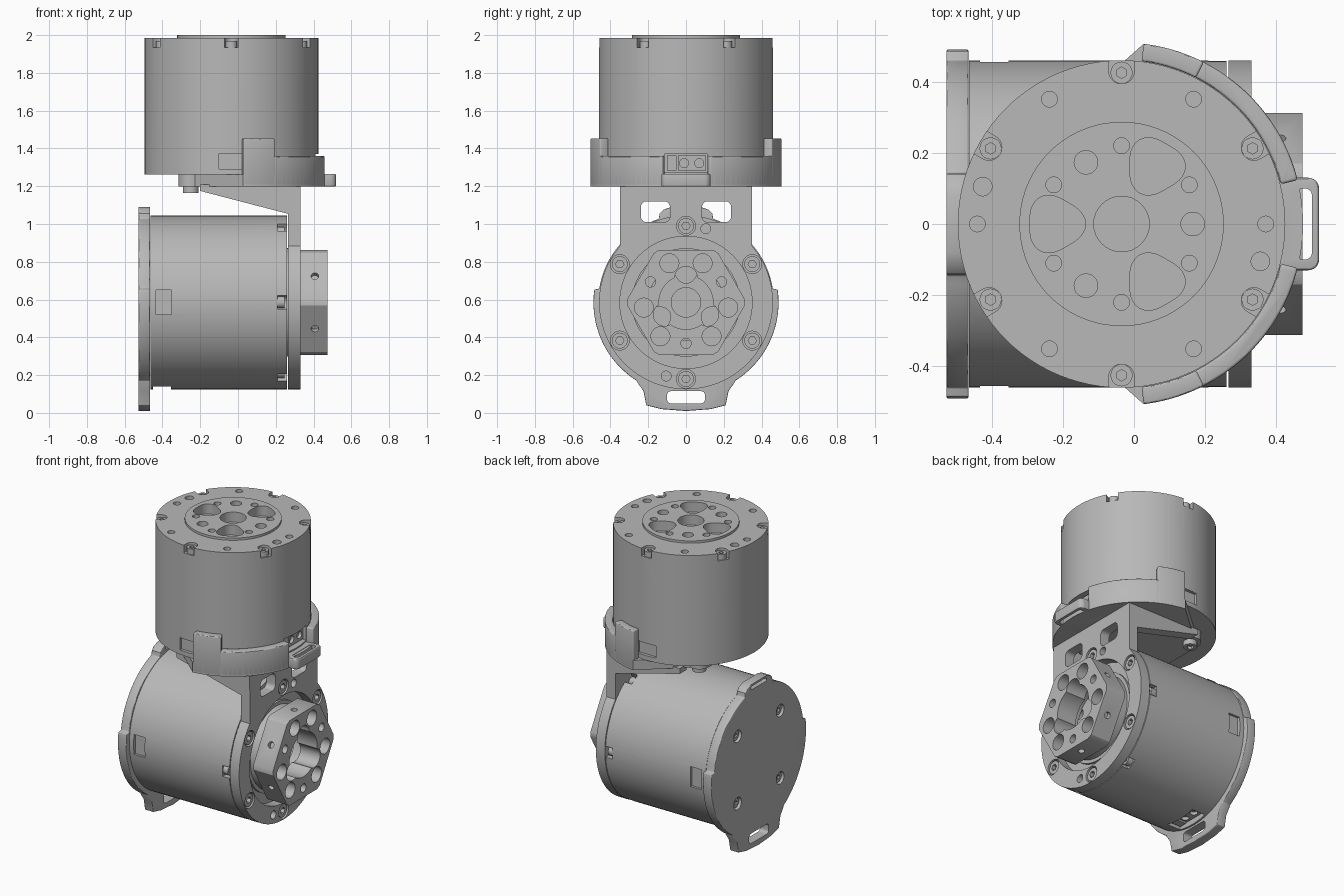
import bpy, bmesh
from math import sin, cos, pi, radians
from mathutils import Matrix, Vector

if "Cube" in bpy.data.objects:
    bpy.data.objects.remove(bpy.data.objects["Cube"])

GREY = (0.48, 0.48, 0.48, 1)
metal = bpy.data.materials.new("machined grey")
metal.use_nodes = True
metal.diffuse_color = GREY
metal.node_tree.nodes["Principled BSDF"].inputs["Base Color"].default_value = GREY
parts = []


def polar(r, deg):
    return r * cos(radians(deg)), r * sin(radians(deg))


def arc(r, a0, a1, n=24, cx=0, cy=0):
    pts = [polar(r, a0 + (a1 - a0) * i / n) for i in range(n + 1)]
    return [(x + cx, y + cy) for x, y in pts]


def prism(bm, outline, z0, z1):
    face = bm.faces.new([bm.verts.new((x, y, z0)) for x, y in outline])
    face.normal_update()
    if face.normal.z > 0:
        face.normal_flip()
    new = bmesh.ops.extrude_face_region(bm, geom=[face], use_keep_orig=True)["geom"]
    moved = [v for v in new if isinstance(v, bmesh.types.BMVert)]
    bmesh.ops.translate(bm, verts=moved, vec=(0, 0, z1 - z0))


def disc(bm, r, z0, z1, at=(0, 0), n=32, r2=None):
    m = Matrix.Translation((at[0], at[1], (z0 + z1) / 2))
    bmesh.ops.create_cone(bm, cap_ends=True, segments=n, radius1=r,
                          radius2=r if r2 is None else r2, depth=z1 - z0, matrix=m)


def box(bm, lo, hi, turn=0):
    lo, hi = Vector(lo), Vector(hi)
    m = Matrix.Rotation(radians(turn), 4, "Z") @ Matrix.Translation((lo + hi) / 2)
    bmesh.ops.create_cube(bm, size=1, matrix=m @ Matrix.Diagonal((*(hi - lo), 1)))


def rounded(x0, x1, y0, y1, r):
    pts = []
    for cx, cy, a in ((x1 - r, y1 - r, 0), (x0 + r, y1 - r, 90),
                      (x0 + r, y0 + r, 180), (x1 - r, y0 + r, 270)):
        pts += arc(r, a, a + 90, 6, cx, cy)
    return pts


def make(name, bm, matrix, cutter=None, bevel=0):
    bmesh.ops.recalc_face_normals(bm, faces=bm.faces)
    mesh = bpy.data.meshes.new(name)
    bm.to_mesh(mesh)
    bm.free()
    ob = bpy.data.objects.new(name, mesh)
    bpy.context.collection.objects.link(ob)
    if bevel:
        mod = ob.modifiers.new("soft edges", "BEVEL")
        mod.width, mod.segments = bevel, 3
        mod.limit_method, mod.angle_limit = "ANGLE", radians(50)
    tool = None
    if cutter:
        tool = make(name + " cutter", cutter, Matrix())
        tool.hide_render = True
        parts.remove(tool)
        mod = ob.modifiers.new("cut", "BOOLEAN")
        mod.object, mod.solver, mod.use_self = tool, "EXACT", True
    if bevel or cutter:
        dg = bpy.context.evaluated_depsgraph_get()
        done = bpy.data.meshes.new_from_object(ob.evaluated_get(dg))
        ob.modifiers.clear()
        ob.data = done
    if tool:
        bpy.data.objects.remove(tool)
    ob.data.materials.clear()
    ob.data.materials.append(metal)
    ob.matrix_world = matrix
    parts.append(ob)
    return ob


H = 0.723                                   # motor housing length
SIXTHS = range(0, 360, 60)
THIRDS = (60, 180, 300)


def lobe(deg):
    # soft three-sided pocket, wide side outward
    pts = []
    for i in range(36):
        t = 2 * pi * i / 36
        r = 0.078 * (1 - 0.1 * cos(3 * t))
        p = Matrix.Rotation(radians(deg), 2) @ Vector((0.187 + r * cos(t), r * sin(t)))
        pts.append((p.x, p.y))
    return pts


def motor(name, M):
    # housing with rim notches, face holes, side windows and connector bay
    bm, cut = bmesh.new(), bmesh.new()
    disc(bm, 0.46, 0, H, n=96)
    for a in SIXTHS:
        p = polar(0.43, a + 30)
        disc(cut, 0.036, H - 0.05, H + 0.02, p)
        box(cut, (0.43, -0.036, H - 0.05), (0.5, 0.036, H + 0.02), a + 30)
        disc(cut, 0.022, H - 0.035, H + 0.02, polar(0.405, a))
    for s in (1, -1):
        disc(cut, 0.026, H - 0.04, H + 0.02, (-0.39 * s, 0.105 * s))
        box(cut, (-0.065, s * 0.47 - 0.03, 0.03), (0.065, s * 0.47 + 0.03, 0.11))
    box(cut, (0.4, -0.115, 0.012), (0.5, 0.115, 0.108))
    make(name + " housing", bm, M, cut)

    # output flange with pockets
    bm, cut = bmesh.new(), bmesh.new()
    disc(bm, 0.287, H - 0.07, H + 0.015, n=72)
    disc(cut, 0.078, H - 0.05, H + 0.05)
    for a in THIRDS:
        prism(cut, lobe(a), H - 0.05, H + 0.05)
        disc(cut, 0.033, H - 0.03, H + 0.05, polar(0.2, a + 60))
    for a in SIXTHS:
        disc(cut, 0.022, H - 0.03, H + 0.05, polar(0.22, a + 30))
    # open the housing under the flange so that the pockets show
    make(name + " output flange", bm, M, cut)
    house = next(o for o in parts if o.name == name + " housing")
    well = bmesh.new()
    disc(well, 0.286, H - 0.07, H + 0.1, n=72)
    parts.remove(house)
    bm = bmesh.new()
    bm.from_mesh(house.data)
    bpy.data.objects.remove(house)
    make(name + " housing", bm, M, well)

    # screws sitting in the rim notches
    bm, cut = bmesh.new(), bmesh.new()
    for a in SIXTHS:
        disc(bm, 0.031, H - 0.06, H - 0.015, polar(0.425, a + 30), 20)
        disc(cut, 0.016, H - 0.035, H, polar(0.425, a + 30), 6)
    make(name + " rim screws", bm, M, cut)

    # connector block and its two terminals
    bm, cut = bmesh.new(), bmesh.new()
    box(bm, (0.39, -0.1, 0.02), (0.435, -0.05, 0.1))
    box(bm, (0.39, -0.042, 0.02), (0.43, 0.105, 0.1))
    for y in (-0.01, 0.07):
        bmesh.ops.create_cone(cut, cap_ends=True, segments=16, radius1=0.024, radius2=0.024, depth=0.04,
                              matrix=Matrix.Translation((0.43, y, 0.06)) @ Matrix.Rotation(pi / 2, 4, "Y"))
    make(name + " connector", bm, M, cut)


UP = Matrix.Translation((-0.035, 0, 1.262))
LOW = Matrix.Translation((-0.463, 0, 0.585)) @ Matrix.Rotation(pi / 2, 4, "Y")
motor("upper motor", UP)
motor("lower motor", LOW)

# bracket shelf under the upper motor, with two screw lugs
bm = bmesh.new()
shelf = arc(0.51, -83, 83, 48) + arc(0.065, 70, 180, 8, -0.215, 0.22) + arc(0.065, 180, 290, 8, -0.215, -0.22)
prism(bm, shelf, -0.064, 0)
make("bracket shelf", bm, UP)

# collar walls, low run and tall end on each side
for side, s in (("left", 1), ("right", -1)):
    for part, a0, a1, top in (("low", 14, 64, 0.098), ("tall", 63, 83, 0.191)):
        bm = bmesh.new()
        prism(bm, arc(0.51, s * a0, s * a1) + arc(0.461, s * a1, s * a0), -0.06, top)
        make(f"collar {part} wall {side}", bm, UP, bevel=0.008)

# cable loop on the collar
bm, cut = bmesh.new(), bmesh.new()
prism(bm, rounded(0.36, 0.555, -0.13, 0.13, 0.03), -0.064, 0.003)
prism(cut, rounded(0.49, 0.535, -0.1, 0.1, 0.02), -0.2, 0.2)
make("collar cable loop", bm, UP, cut, bevel=0.008)

# screws below the shelf
bm, cut = bmesh.new(), bmesh.new()
for x in (-0.215, 0.225):
    for y in (-0.22, 0.22):
        disc(bm, 0.042, -0.097, -0.06, (x, y), 20)
        disc(cut, 0.022, -0.12, -0.08, (x, y), 6)
make("shelf screws", bm, UP, cut)

# upright bracket plate on the output face of the lower motor
F0, F1 = H + 0.005, H + 0.07
bm, cut = bmesh.new(), bmesh.new()
prism(bm, arc(0.46, -130.5, 130.5, 72) + [(-0.63, 0.35), (-0.63, -0.35)], F0, F1)
disc(cut, 0.35, 0.5, 1, n=72)
for s in (1, -1):
    prism(cut, rounded(-0.535, -0.425, s * 0.162 - 0.077, s * 0.162 + 0.077, 0.03), 0.5, 1)
    disc(cut, 0.026, 0.5, 1, (-0.39 * s, 0.105 * s))
for a in SIXTHS:
    disc(cut, 0.05, F1 - 0.03, 1, polar(0.405, a))
make("bracket upright", bm, LOW, cut)

bm, cut = bmesh.new(), bmesh.new()
for a in SIXTHS:
    disc(bm, 0.042, F0, F1 - 0.006, polar(0.405, a), 20)
    disc(cut, 0.022, F1 - 0.03, 1, polar(0.405, a), 6)
make("upright screws", bm, LOW, cut)

# tapered gussets joining shelf and upright
side_on = Matrix.Rotation(pi / 2, 4, "X")
for side, y in (("right", 0.28), ("left", -0.35)):
    bm = bmesh.new()
    prism(bm, [(0.28, 1.05), (0.28, 1.21), (-0.2, 1.21), (-0.2, 1.175)], y, y + 0.07)
    make("gusset " + side, bm, side_on)

# hexagonal output hub with round neck
bm, cut = bmesh.new(), bmesh.new()
hexagon = []
for a in SIXTHS:
    hexagon += [polar(0.312, a + 30 + d) for d in (-3, 3)]
hexagon = [(x, y) for x, y in [polar(0.312, a + 30 + d + 60) for a in SIXTHS for d in (-3, 3)]]
prism(bm, hexagon, F1, 0.936)
disc(cut, 0.143, 0.7, 1, n=48)
for a in THIRDS:
    disc(cut, 0.06, 0.7, 1, polar(0.13, a))
    disc(cut, 0.027, 0.7, 1, polar(0.217, a + 60))
    for d in (-23, 23):
        disc(cut, 0.05, 0.84, 1, polar(0.225, a + d))
for a in SIXTHS:
    bmesh.ops.create_cone(cut, cap_ends=True, segments=16, radius1=0.02, radius2=0.02, depth=0.06,
                          matrix=Matrix.Rotation(radians(a), 4, "Z") @ Matrix.Translation((0.28, 0, 0.87))
                          @ Matrix.Rotation(pi / 2, 4, "Y"))
make("hex hub", bm, LOW @ Matrix.Rotation(pi / 6, 4, "Z") @ Matrix.Rotation(-pi / 6, 4, "Z"), cut)

bm, cut = bmesh.new(), bmesh.new()
disc(bm, 0.265, H + 0.01, F1 + 0.005, n=64)
disc(cut, 0.2, 0.5, 1, n=48)
make("hub neck", bm, LOW, cut)

# end cap of the lower motor with two cable loops and four screw wells
bm, cut = bmesh.new(), bmesh.new()
tab = [(0.42, 0.26), (0.47, 0.225), (0.545, 0.21), (0.565, 0.13), (0.575, 0)]
lower = [(x, -y) for x, y in tab] + tab[-2::-1]
crown = [(-0.47, 0.14), (-0.49, 0.12), (-0.505, 0.08), (-0.505, -0.08), (-0.49, -0.12), (-0.47, -0.14)]
cap = lower + arc(0.49, 32, 98, 24) + arc(0.465, 99, 162, 20) + crown + arc(0.465, 198, 261, 20) + arc(0.49, 262, 328, 24)
prism(bm, cap, -0.064, -0.002)
prism(cut, rounded(0.47, 0.535, -0.1, 0.1, 0.02), -0.2, 0.2)
prism(cut, rounded(-0.49, -0.468, -0.08, 0.08, 0.01), -0.2, 0.2)
for x in (-0.22, 0.22):
    for y in (-0.22, 0.22):
        disc(cut, 0.04, -0.1, -0.035, (x, y), 20)
make("end cap", bm, LOW, cut, bevel=0.012)

bm, cut = bmesh.new(), bmesh.new()
for x in (-0.22, 0.22):
    for y in (-0.22, 0.22):
        disc(bm, 0.032, -0.05, -0.03, (x, y), 20)
        disc(cut, 0.016, -0.06, -0.04, (x, y), 6)
make("end cap screws", bm, LOW, cut)

# smooth round walls, keep machined edges crisp
bpy.ops.object.select_all(action="DESELECT")
for ob in parts:
    ob.select_set(True)
bpy.context.view_layer.objects.active = parts[0]
bpy.ops.object.shade_smooth_by_angle(angle=radians(30))
